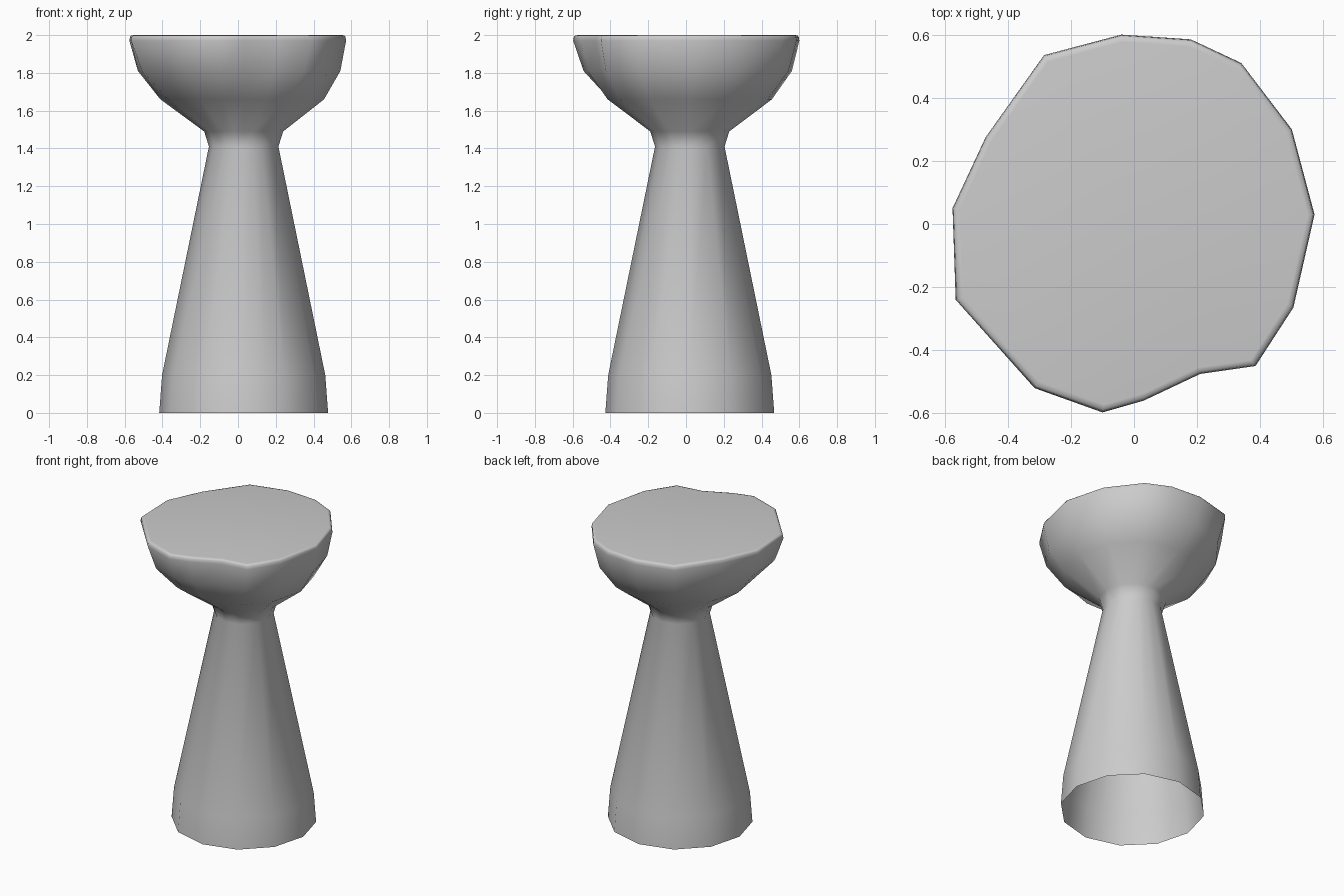
import bpy
import bmesh
from math import radians, sin, cos
from mathutils import Vector

cube = bpy.data.objects.get("Cube")
if cube:
    bpy.data.objects.remove(cube, do_unlink=True)

# One plain grey for the whole stand
grey = bpy.data.materials.new("grey")
grey.use_nodes = True
colour = (0.6, 0.6, 0.6, 1)
grey.diffuse_color = colour
grey.node_tree.nodes["Principled BSDF"].inputs["Base Color"].default_value = colour

# Twelve-sided column, with three extra points where the bowl bulges
AXIS = Vector((0.03, 0.02))
ANGLES = [0, 30, 60, 75, 90, 120, 150, 180, 210, 240, 255, 270, 285, 300, 330]
ROUND = [Vector((cos(radians(a)), sin(radians(a)))) * (cos(radians(15)) if a % 30 else 1)
         for a in ANGLES]

# Uneven outline of the bowl rim
RIM = [Vector(p) - AXIS for p in (
    (.572, .03), (.5, .3), (.34, .51), (.18, .585), (-.04, .6),
    (-.285, .535), (-.47, .275), (-.575, .05), (-.565, -.24), (-.315, -.52),
    (-.1, -.597), (.03, -.56), (.21, -.475), (.385, -.45), (.505, -.265))]

# Rings from floor to rim: height, round radius, share of the rim outline
RINGS = [(0, .447, 0), (.2, .432, 0), (1.41, .184, 0), (1.49, .209, 0),
         (1.66, .29, .25), (1.81, .1, .76), (1.97, 0, 1),
         (1.99, 0, .995), (1.998, 0, .985), (2, 0, .96)]

bm = bmesh.new()
loops = []
for z, radius, share in RINGS:
    points = [AXIS + r * radius + e * share for r, e in zip(ROUND, RIM)]
    loops.append([bm.verts.new((p.x, p.y, z)) for p in points])

# Skin between the rings, with a closed top and an open foot
n = len(ANGLES)
for low, high in zip(loops, loops[1:]):
    for i in range(n):
        j = (i + 1) % n
        bm.faces.new((low[i], low[j], high[j], high[i]))
bm.faces.new(loops[-1])

mesh = bpy.data.meshes.new("pedestal_bowl")
bm.to_mesh(mesh)
bm.free()
mesh.materials.append(grey)
stand = bpy.data.objects.new("pedestal_bowl", mesh)
bpy.context.collection.objects.link(stand)

# Smooth shading all over
bpy.ops.object.select_all(action='DESELECT')
stand.select_set(True)
bpy.context.view_layer.objects.active = stand
bpy.ops.object.shade_smooth_by_angle(angle=radians(65))
